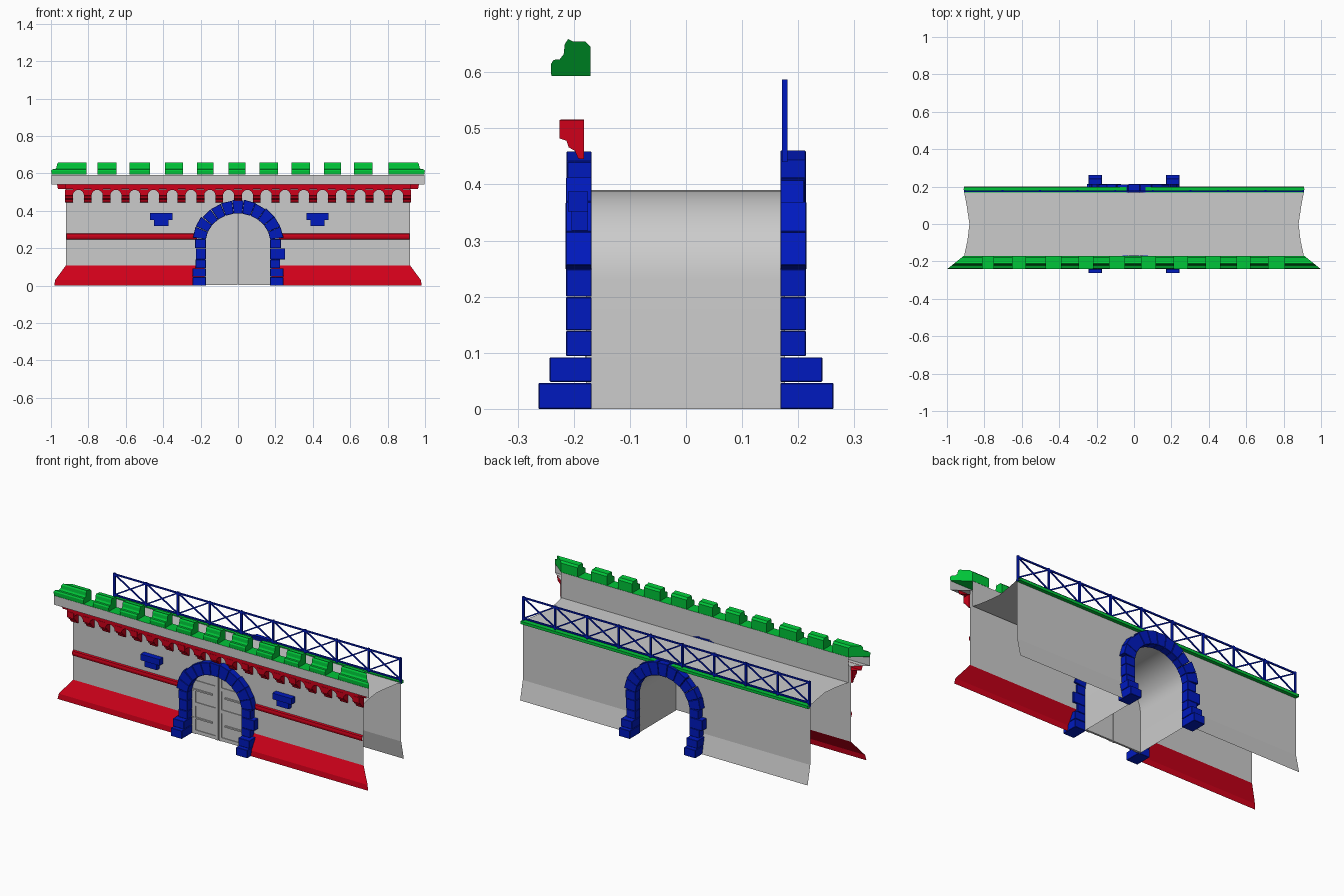
import bpy, bmesh, math, random

if "Cube" in bpy.data.objects:
    bpy.data.objects.remove(bpy.data.objects["Cube"])

random.seed(4)
COL = {"red": (0.62, 0.0, 0.01, 1), "blue": (0.0, 0.01, 0.52, 1), "green": (0.0, 0.56, 0.04, 1)}
MATS = {}
for k, c in COL.items():
    MATS[k] = bpy.data.materials.new(k)
    MATS[k].diffuse_color = c


def finish(bm, name, color=None, solid=True):
    if solid:
        bmesh.ops.recalc_face_normals(bm, faces=bm.faces)
    me = bpy.data.meshes.new(name)
    bm.to_mesh(me)
    bm.free()
    ob = bpy.data.objects.new(name, me)
    bpy.context.collection.objects.link(ob)
    if color:
        me.materials.append(MATS[color])
    return ob


def face(bm, pts):
    return bm.faces.new([bm.verts.new(p) for p in pts])


def xend(y):
    """Mitred end of the front trim."""
    return 0.91 + (-y - 0.17) * 1.25 if y < 0 else 0.91


def strip(bm, prof, xa, xb):
    """Open sheet along x following a (y, z) profile."""
    rows = [(bm.verts.new((xa(y), y, z)), bm.verts.new((xb(y), y, z))) for y, z in prof]
    for (a, b), (c, d) in zip(rows, rows[1:]):
        bm.faces.new((a, b, d, c))
    return rows


def bar(bm, prof, xa, xb):
    """Closed solid along x with a (y, z) profile."""
    rows = strip(bm, prof, xa, xb)
    bm.faces.new((rows[0][0], rows[0][1], rows[-1][1], rows[-1][0]))
    bm.faces.new([r[0] for r in rows])
    bm.faces.new([r[1] for r in rows])


def prism(bm, pts, y0, y1):
    """Closed solid along y with an (x, z) outline."""
    a = [bm.verts.new((x, y0, z)) for x, z in pts]
    b = [bm.verts.new((x, y1, z)) for x, z in pts]
    bm.faces.new(a)
    bm.faces.new(b)
    for i in range(len(a)):
        j = (i + 1) % len(a)
        bm.faces.new((a[i], a[j], b[j], b[i]))


def box(bm, x0, x1, y0, y1, z0, z1):
    prism(bm, [(x0, z0), (x1, z0), (x1, z1), (x0, z1)], y0, y1)


neg = lambda y: -xend(y)
const = lambda v: (lambda y: v)

# Arch outline shared by walls, tunnel and gate
HW, SPR, RISE, N = 0.178, 0.23, 0.16, 20
arch = [(-HW * math.cos(math.pi * i / N), SPR + RISE * math.sin(math.pi * i / N)) for i in range(N + 1)]
YF, YB = -0.178, 0.176

# Wall faces with arched openings: side panels plus columns above the arch
for name, y, top in (("front_wall", YF, 0.54), ("back_wall", YB, 0.447)):
    bm = bmesh.new()
    for s in (-1, 1):
        face(bm, [(s * x, y, z) for x, z in ((HW, 0.108), (xend(y), 0.108), (xend(y), top), (HW, top))][::s])
    for (xa, za), (xb, zb) in zip(arch, arch[1:]):
        face(bm, [(xa, y, za), (xb, y, zb), (xb, y, top), (xa, y, top)])
    bmesh.ops.remove_doubles(bm, verts=bm.verts, dist=1e-5)
    finish(bm, name, None, False)

# Sloping wall feet
for name, prof, col in (("front_plinth", [(YF, 0.108), (-0.224, 0.03), (-0.228, 0.0)], "red"),
                        ("back_foot", [(YB, 0.108), (0.2, 0.0)], None)):
    bm = bmesh.new()
    strip(bm, prof, const(0.18), xend)
    strip(bm, prof, neg, const(-0.18))
    finish(bm, name, col, False)

# Tunnel
bm = bmesh.new()
out = [(-HW, 0)] + arch + [(HW, 0)]
rows = [(bm.verts.new((x, YF, z)), bm.verts.new((x, YB, z))) for x, z in out]
for (a, b), (c, d) in zip(rows, rows[1:]):
    bm.faces.new((a, b, d, c)).smooth = True
finish(bm, "tunnel", None, False)

# Walkway with concave ends
bm = bmesh.new()
ends = {0.19: 0.912, 0.095: 0.894, 0.0: 0.88, -0.085: 0.89, -0.17: 0.908}
strip(bm, [(y, 0.447) for y in ends], lambda y: -ends[y], lambda y: ends[y])
finish(bm, "walkway", None, False)

# Parapet
bm = bmesh.new()
strip(bm, [(YF, 0.54), (-0.24, 0.54), (-0.24, 0.592)], neg, xend)
strip(bm, [(-0.17, 0.592), (-0.17, 0.445)], neg, xend)
finish(bm, "parapet", None, False)
bm = bmesh.new()
strip(bm, [(-0.24, 0.592), (-0.17, 0.592)], neg, xend)
finish(bm, "coping", "green", False)

# Merlons, the end ones mitred
bm = bmesh.new()
mprof = [(-0.17, 0.593), (-0.24, 0.593), (-0.241, 0.614), (-0.236, 0.622), (-0.225, 0.623), (-0.218, 0.632),
         (-0.216, 0.65), (-0.21, 0.659), (-0.202, 0.655), (-0.18, 0.655), (-0.17, 0.645)]
for a, b in ((-0.75, -0.65), (-0.58, -0.47), (-0.39, -0.295), (-0.22, -0.13), (-0.05, 0.04),
             (0.115, 0.215), (0.285, 0.385), (0.46, 0.55), (0.62, 0.72)):
    bar(bm, mprof, const(a), const(b))
bar(bm, mprof, neg, const(-0.81))
bar(bm, mprof, const(0.805), xend)
finish(bm, "merlons", "green")

# Corbels, little arches between them and the band above
bm = bmesh.new()
cprof = [(-0.182, 0.515), (-0.225, 0.515), (-0.225, 0.482), (-0.213, 0.478), (-0.209, 0.466),
         (-0.198, 0.46), (-0.192, 0.446), (-0.182, 0.445)]
P = 0.1004
for i in range(19):
    x = (i - 9) * P
    bar(bm, cprof, const(x - 0.021), const(x + 0.021))
for i in range(18):
    x = (i - 8.5) * P
    curve = [(x - 0.03 * math.cos(math.pi * k / 8), 0.482 + 0.03 * math.sin(math.pi * k / 8)) for k in range(9)]
    prism(bm, curve + [(x + 0.03, 0.516), (x - 0.03, 0.516)], -0.224, -0.182)
finish(bm, "corbels", "red")
bm = bmesh.new()
strip(bm, [(YF, 0.516), (-0.212, 0.516), (-0.216, 0.541)], neg, xend)
strip(bm, [(-0.225, 0.516), (-0.225, 0.54)], const(-0.925), const(0.925))
finish(bm, "corbel_band", "red", False)

# String course on each side of the gate
bm = bmesh.new()
sprof = [(YF, 0.28), (-0.187, 0.276), (-0.189, 0.262), (-0.186, 0.25), (YF, 0.247)]
strip(bm, sprof, const(0.22), const(0.918))
strip(bm, sprof, const(-0.918), const(-0.22))
finish(bm, "string_course", "red", False)

# Stone arch surrounds, front and back
jamb = [(0.0, 0.046, 0.263), (0.048, 0.092, 0.243), (0.094, 0.139, 0.214),
        (0.14, 0.199, 0.214), (0.2, 0.249, 0.214)]
for name, s in (("front_arch_stones", -1), ("back_arch_stones", 1)):
    bm = bmesh.new()
    for side in (-1, 1):
        for i, (z0, z1, d) in enumerate(jamb):
            o = 0.242 if i < 2 else 0.224 + random.uniform(0, 0.012)
            if i == 3 and side == -s:
                o = 0.252
            x0, x1 = sorted((side * 0.172, side * o))
            box(bm, x0, x1, *sorted((s * 0.168, s * d)), z0, z1)
    n = 11
    for i in range(n):
        a0 = math.pi * (0.035 + 0.93 * i / n) + 0.003
        a1 = math.pi * (0.035 + 0.93 * (i + 1) / n) - 0.003
        g = random.uniform(0, 0.01)
        q = [(r * math.cos(a), 0.23 + h * math.sin(a)) for r, h, a in
             ((0.173, 0.156, a0), (0.236 + g, 0.224 + g, a0), (0.234 + g, 0.226 + g, a1), (0.173, 0.156, a1))]
        prism(bm, q, s * 0.168, s * (0.211 + g * 0.4))
    ob = finish(bm, name, "blue")
    bv = ob.modifiers.new("bevel", "BEVEL")
    bv.width = 0.0015
    bv.segments = 1

# Small wall brackets
bm = bmesh.new()
for cx in (-0.41, 0.425):
    box(bm, cx - 0.06, cx + 0.06, -0.21, -0.175, 0.352, 0.387)
    box(bm, cx - 0.038, cx + 0.038, -0.204, -0.175, 0.318, 0.352)
finish(bm, "wall_brackets", "blue")

# Gate: two arched leaves, framing battens and hinge straps
bm = bmesh.new()
half = [p for p in arch if p[0] <= 0.0001]
for s in (-1, 1):
    leaf = [(-HW, 0.004)] + half[:-1] + [(-0.002, SPR + RISE), (-0.002, 0.004)]
    prism(bm, [(-s * x, z) for x, z in leaf], -0.172, -0.162)
finish(bm, "gate_leaves")
bm = bmesh.new()
for s in (-1, 1):
    def sbox(a, b, z0, z1, y=-0.177):
        x0, x1 = sorted((s * a, s * b))
        box(bm, x0, x1, y, -0.171, z0, z1)
    sbox(0.003, 0.018, 0.004, 0.38)
    sbox(0.145, 0.168, 0.004, 0.25)
    for z in (0.006, 0.165, 0.29):
        sbox(0.018, 0.145, z, z + 0.02, -0.176)
    for z in (0.092, 0.252):
        sbox(0.04, 0.165, z, z + 0.008, -0.18)
finish(bm, "gate_battens")

# Kerb below the railing
bm = bmesh.new()
strip(bm, [(YB, 0.436), (0.197, 0.436), (0.197, 0.452), (0.168, 0.452), (0.168, 0.445)], neg, xend)
finish(bm, "kerb", "green", False)

# Railing: posts, rails and crossed braces
bm = bmesh.new()
L, ZB, ZT = 0.905, 0.462, 0.58
for i in range(10):
    x = -L + i * 2 * L / 9
    box(bm, x - 0.005, x + 0.005, 0.171, 0.181, 0.44, 0.587)
    if i < 9:
        x2 = x + 2 * L / 9
        for za, zb in ((ZB, ZT), (ZT, ZB)):
            prism(bm, [(x, za - 0.004), (x2, zb - 0.004), (x2, zb + 0.004), (x, za + 0.004)], 0.173, 0.179)
for z in (ZB, ZT):
    box(bm, -L, L, 0.172, 0.18, z - 0.004, z + 0.004)
finish(bm, "railing", "blue")

for m in bpy.data.materials:
    if m.users and not m.is_grease_pencil:
        m.use_nodes = True
        m.node_tree.nodes["Principled BSDF"].inputs["Base Color"].default_value = m.diffuse_color
